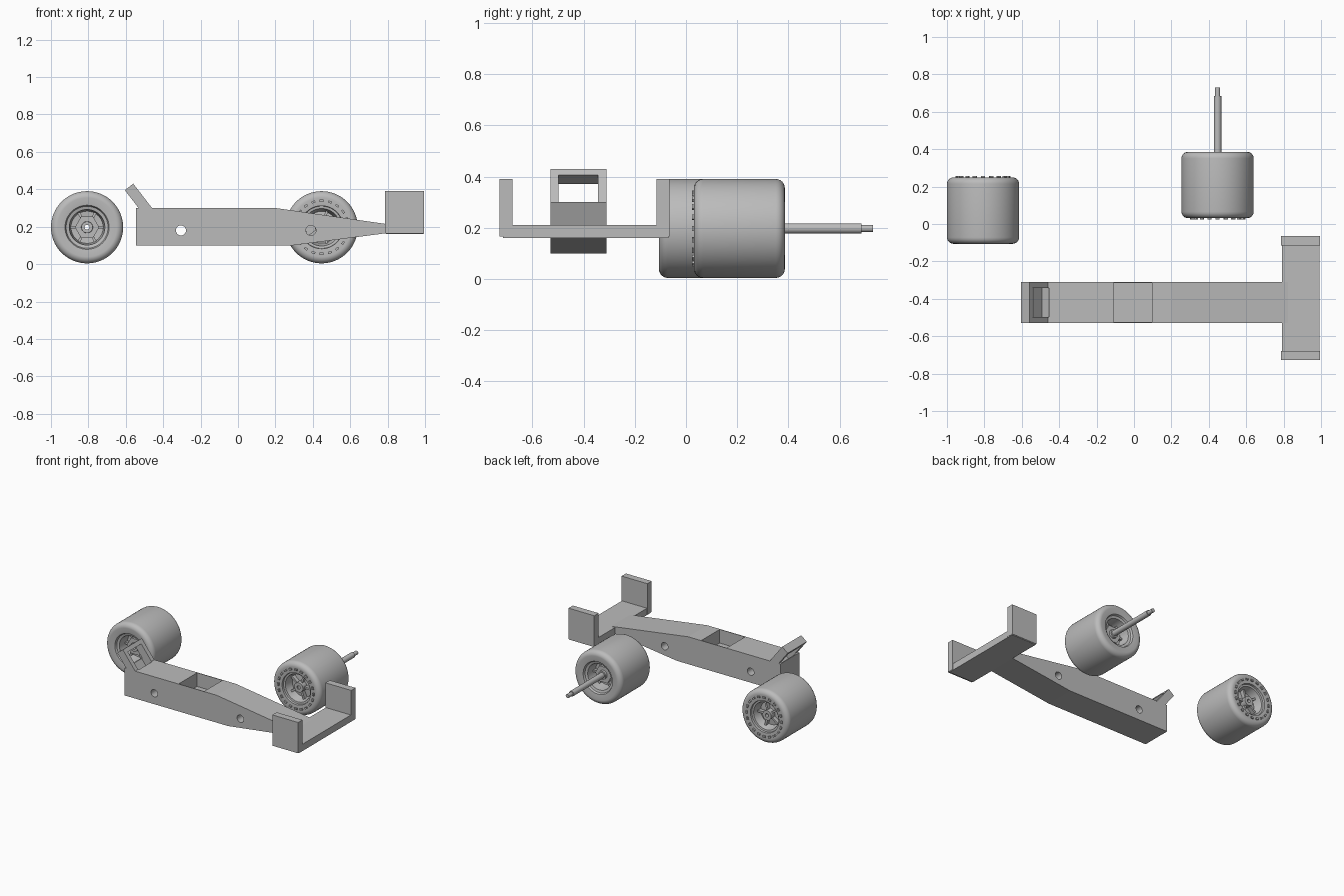
import bpy, bmesh, math
from mathutils import Matrix, Vector

cube = bpy.data.objects.get("Cube")
if cube:
    bpy.data.objects.remove(cube, do_unlink=True)

grey = bpy.data.materials.new("plain grey")
grey.use_nodes = True
COLOUR = (0.5, 0.5, 0.5, 1)
grey.diffuse_color = COLOUR
grey.node_tree.nodes["Principled BSDF"].inputs["Base Color"].default_value = COLOUR


def finish(name, bm, smooth=False):
    bmesh.ops.recalc_face_normals(bm, faces=bm.faces[:])
    mesh = bpy.data.meshes.new(name)
    bm.to_mesh(mesh)
    bm.free()
    mesh.materials.append(grey)
    obj = bpy.data.objects.new(name, mesh)
    bpy.context.collection.objects.link(obj)
    if smooth:
        bpy.ops.object.select_all(action='DESELECT')
        obj.select_set(True)
        bpy.context.view_layer.objects.active = obj
        bpy.ops.object.shade_smooth_by_angle(angle=math.radians(35))
    return obj


def prism(name, profile, y0, y1):
    """Side profile in x and z, extruded along y."""
    bm = bmesh.new()
    face = bm.faces.new([bm.verts.new((x, y0, z)) for x, z in profile])
    out = bmesh.ops.extrude_face_region(bm, geom=[face])
    moved = [v for v in out["geom"] if isinstance(v, bmesh.types.BMVert)]
    bmesh.ops.translate(bm, verts=moved, vec=(0, y1 - y0, 0))
    return finish(name, bm)


def box(name, x0, x1, y0, y1, z0, z1):
    return prism(name, [(x0, z0), (x1, z0), (x1, z1), (x0, z1)], y0, y1)


def lathe(name, profile, place, steps):
    """Closed profile of radius and y, turned round the y axis."""
    bm = bmesh.new()
    rings = []
    for i in range(steps):
        a = 2 * math.pi * i / steps
        rings.append([bm.verts.new(place @ Vector((r * math.cos(a), y, r * math.sin(a))))
                      for r, y in profile])
    n = len(profile)
    for i in range(steps):
        a, b = rings[i], rings[(i + 1) % steps]
        for j in range(n):
            k = (j + 1) % n
            bm.faces.new((a[j], a[k], b[k], b[j]))
    return finish(name, bm, smooth=steps > 8)


def rod(name, x, z, r, y0, y1, sides=24):
    bm = bmesh.new()
    turn = Matrix.Translation((x, (y0 + y1) / 2, z)) @ Matrix.Rotation(math.pi / 2, 4, 'X')
    bmesh.ops.create_cone(bm, cap_ends=True, segments=sides, radius1=r, radius2=r,
                          depth=abs(y1 - y0), matrix=turn)
    return finish(name, bm, smooth=True)


def cut(obj, cutter):
    mod = obj.modifiers.new("cut", 'BOOLEAN')
    mod.operation = 'DIFFERENCE'
    mod.solver = 'EXACT'
    mod.object = cutter
    bpy.context.view_layer.objects.active = obj
    bpy.ops.object.modifier_apply(modifier=mod.name)


# Chassis
Y0, Y1 = -0.53, -0.31
chassis = prism("chassis", [(-0.545, 0.10), (0.29, 0.10), (0.83, 0.17), (0.83, 0.209),
                            (0.2, 0.30), (-0.545, 0.30)], Y0, Y1)


# Leaning rear frame, measured down its slope from the top edge
def slope(along, across):
    return (-0.56 + 0.61 * along - 0.79 * across, 0.43 - 0.79 * along - 0.61 * across)


def slab(name, a0, a1, c0, c1, y0, y1):
    return prism(name, [slope(a0, c0), slope(a1, c0), slope(a1, c1), slope(a0, c1)], y0, y1)


frame = slab("rear_frame", 0, 0.18, 0, 0.057, Y0, Y1)
cutters = [
    slab("frame_opening_cutter", 0.03, 0.19, -0.005, 0.062, -0.497, -0.343),
    box("pocket_cutter", -0.11, 0.095, -0.525, -0.315, 0.2, 0.4),
    rod("rear_axle_cutter", -0.305, 0.18, 0.027, -0.6, -0.2),
    rod("front_axle_cutter", 0.39, 0.18, 0.027, -0.6, -0.2),
]
for c in cutters:
    cut(chassis, c)
cut(frame, cutters[0])
for c in cutters:
    bpy.data.objects.remove(c, do_unlink=True)

# Front wing with two end plates
box("front_wing", 0.79, 0.993, -0.715, -0.068, 0.16, 0.21)
for side, y in (("right", -0.728), ("left", -0.115)):
    box(side + "_end_plate", 0.787, 0.995, y, y + 0.05, 0.165, 0.39)

# Wheel section, from the studded face at y = 0 to the hub face
R, W, ROUND = 0.193, 0.355, 0.035
arc = [(R - ROUND + ROUND * math.sin(t), ROUND - ROUND * math.cos(t))
       for t in (math.pi / 2 * i / 6 for i in range(7))]
tyre = ([(0.115, 0.004)] + arc + [(r, W - y) for r, y in reversed(arc)]
        + [(0.118, W - 0.006)])
rim_back = [(0.112, 0.335), (0.095, 0.33), (0.086, 0.25), (0.035, 0.245), (0.03, 0.3), (0.013, 0.3)]
rim_front = [(0.013, 0.03), (0.035, 0.03), (0.035, 0.075), (0.085, 0.08), (0.1, 0.02), (0.113, 0.018)]


def wheel(name, x, y, z, direction):
    place = Matrix.Translation((x, y, z)) @ Matrix.Diagonal((1, direction, 1, 1))
    lathe(name, tyre + rim_back + rim_front, place, 64)
    lathe(name + "_hex_hub", [(0.025, 0.24), (0.065, 0.24), (0.065, 0.285), (0.025, 0.285)],
          place, 6)
    # Spokes on both faces of the rim
    for y0, y1, count in ((0.05, 0.09, 5), (0.24, 0.275, 6)):
        bm = bmesh.new()
        for i in range(count):
            spin = Matrix.Rotation(2 * math.pi * i / count, 4, 'Y')
            bmesh.ops.create_cube(bm, size=1, matrix=place @ spin
                                  @ Matrix.Translation((0.06, (y0 + y1) / 2, 0))
                                  @ Matrix.Diagonal((0.06, y1 - y0, 0.014, 1)))
        finish(name + "_spokes", bm)
    # Ring of small studs on the sidewall
    bm = bmesh.new()
    for i in range(20):
        spin = Matrix.Rotation(2 * math.pi * i / 20, 4, 'Y')
        bmesh.ops.create_cube(bm, size=1, matrix=place @ spin
                              @ Matrix.Translation((0.142, 0, 0))
                              @ Matrix.Diagonal((0.012, 0.016, 0.02, 1)))
    finish(name + "_studs", bm)


wheel("rear_wheel", -0.807, 0.249, 0.197, -1)
wheel("front_wheel", 0.447, 0.031, 0.197, 1)

# Axle with a thinner tip
rod("axle", 0.447, 0.197, 0.02, 0.07, 0.685)
rod("axle_tip", 0.447, 0.197, 0.014, 0.68, 0.73)
